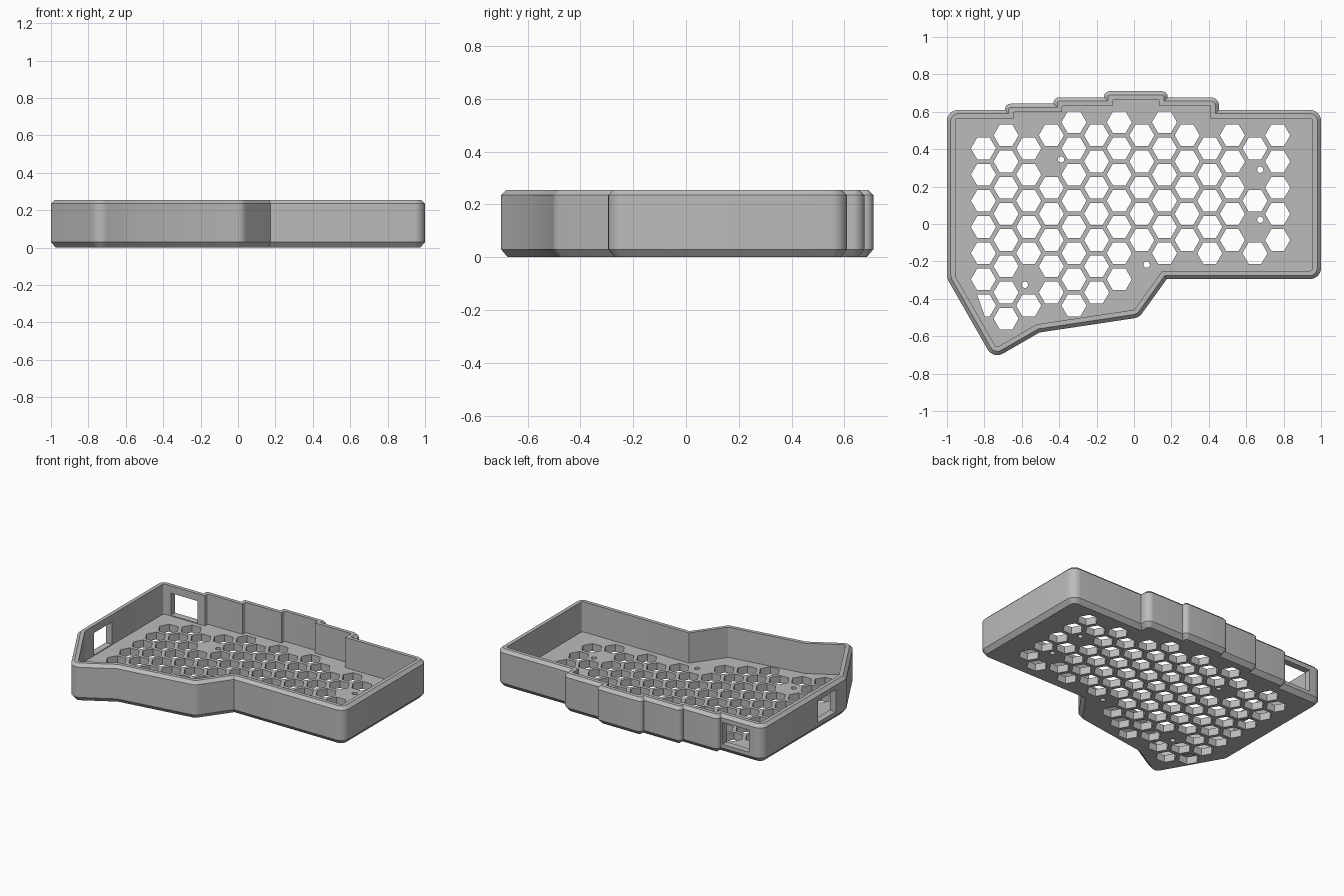
import bpy
import bmesh
import math
from mathutils import Vector

cube = bpy.data.objects.get("Cube")
if cube:
    bpy.data.objects.remove(cube, do_unlink=True)

HEIGHT, FLOOR, WALL = 0.255, 0.05, 0.045

# Outline corners, counter-clockwise: x, y, rounding radius
OUTLINE = [
    (-1, -0.29, 0.08), (-0.753, -0.723, 0.06), (-0.505, -0.58, 0), (0.027, -0.5, 0.06),
    (0.175, -0.295, 0), (1, -0.295, 0.06), (1, 0.61, 0.06),
    (0.455, 0.61, 0), (0.455, 0.677, 0.045), (0.18, 0.677, 0), (0.18, 0.71, 0.03),
    (-0.16, 0.71, 0.03), (-0.16, 0.677, 0), (-0.43, 0.677, 0.03), (-0.43, 0.643, 0),
    (-0.69, 0.643, 0.03), (-0.69, 0.61, 0), (-1, 0.61, 0.06),
]


def outline(inset):
    """Rounded outline moved inward; always the same number of points."""
    pts = [Vector(p[:2]) for p in OUTLINE]
    n, result = len(pts), []
    for i, p in enumerate(pts):
        d1 = (p - pts[i - 1]).normalized()
        d2 = (pts[(i + 1) % n] - p).normalized()
        n1, n2 = Vector((-d1.y, d1.x)), Vector((-d2.y, d2.x))
        mitre = (n1 + n2) / (1 + n1.dot(n2))
        corner = p + mitre * inset
        radius = OUTLINE[i][2]
        if not radius:
            result.append(corner)
            continue
        radius = max(radius - inset, 0.008)
        centre = corner + mitre * radius
        turn, start = d1.angle(d2), math.atan2(-n1.y, -n1.x)
        for k in range(9):
            a = start + turn * k / 8
            result.append(centre + radius * Vector((math.cos(a), math.sin(a))))
    return result


def circle(x, y, r, sides):
    return [Vector((x + r * math.cos(math.tau * k / sides),
                    y + r * math.sin(math.tau * k / sides))) for k in range(sides)]


def ring(bm, pts, z):
    return [bm.verts.new((p.x, p.y, z)) for p in pts]


def bridge(bm, a, b):
    for i in range(len(a)):
        j = (i + 1) % len(a)
        bm.faces.new((a[i], a[j], b[j], b[i]))


def fill(bm, loops, up):
    """Flat sheet bounded by the first loop, with the others as holes."""
    edges = []
    for loop in loops:
        for i, v in enumerate(loop):
            pair = (loop[i - 1], v)
            edges.append(bm.edges.get(pair) or bm.edges.new(pair))
    bmesh.ops.triangle_fill(bm, use_beauty=True, use_dissolve=False,
                            edges=edges, normal=(0, 0, up))


# Honeycomb columns: top row, bottom row (counted in half pitches), skipped row
COLUMNS = [(0, 12, ()), (-1, 13, ()), (0, 12, (10,)), (-1, 11, (1,)), (-2, 12, ()),
           (-1, 11, ()), (-2, 10, ()), (-1, 7, ()), (-2, 8, ()), (-1, 7, ()),
           (0, 8, ()), (-1, 7, ()), (0, 8, (2, 6)), (-1, 7, ())]
holes = []
for c, (first, last, skip) in enumerate(COLUMNS):
    for row in range(first, last + 1, 2):
        if row not in skip:
            holes.append(circle(-0.805 + 0.121 * c, 0.404 - 0.07 * row, 0.067, 6))

# Screw holes
for x, y in [(-0.39, 0.345), (0.675, 0.29), (0.675, 0.023), (0.068, -0.217), (-0.583, -0.325)]:
    holes.append(circle(x, y, 0.017, 16))

# Tray shell: chamfered outside, flat rim, inner wall down to the floor
bm = bmesh.new()
profile = [(0.025, 0), (0, 0.03), (0, HEIGHT - 0.02), (0.02, HEIGHT), (WALL, HEIGHT), (WALL, FLOOR)]
rings = [ring(bm, outline(inset), z) for inset, z in profile]
for a, b in zip(rings, rings[1:]):
    bridge(bm, a, b)
lower = [ring(bm, h, 0) for h in holes]
upper = [ring(bm, h, FLOOR) for h in holes]
for a, b in zip(lower, upper):
    bridge(bm, b, a)
fill(bm, [rings[0]] + lower, -1)
fill(bm, [rings[-1]] + upper, 1)
bmesh.ops.recalc_face_normals(bm, faces=bm.faces[:])
mesh = bpy.data.meshes.new("case_tray")
bm.to_mesh(mesh)
bm.free()
tray = bpy.data.objects.new("case_tray", mesh)
bpy.context.collection.objects.link(tray)

# Grey plastic
grey = bpy.data.materials.new("grey_plastic")
grey.use_nodes = True
colour = (0.5, 0.5, 0.5, 1)
grey.diffuse_color = colour
grey.node_tree.nodes["Principled BSDF"].inputs["Base Color"].default_value = colour
mesh.materials.append(grey)


# Port windows in the back and side walls
def cut_window(name, centre, size):
    bpy.ops.mesh.primitive_cube_add(size=1, location=centre)
    cutter = bpy.context.object
    cutter.name = name
    cutter.scale = size
    cutter.hide_render = True
    cutter.data.materials.append(grey)
    bpy.context.view_layer.update()
    mod = tray.modifiers.new(name, 'BOOLEAN')
    mod.operation = 'DIFFERENCE'
    mod.solver = 'EXACT'
    mod.object = cutter
    bpy.ops.object.select_all(action='DESELECT')
    tray.select_set(True)
    bpy.context.view_layer.objects.active = tray
    bpy.ops.object.modifier_apply(modifier=mod.name)
    bpy.data.objects.remove(cutter, do_unlink=True)


cut_window("back_window_cutter", (-0.8, 0.6, 0.13), (0.2, 0.15, 0.15))
cut_window("side_window_cutter", (-1, -0.085, 0.13), (0.15, 0.19, 0.15))
bpy.ops.object.shade_smooth_by_angle(angle=math.radians(30))
